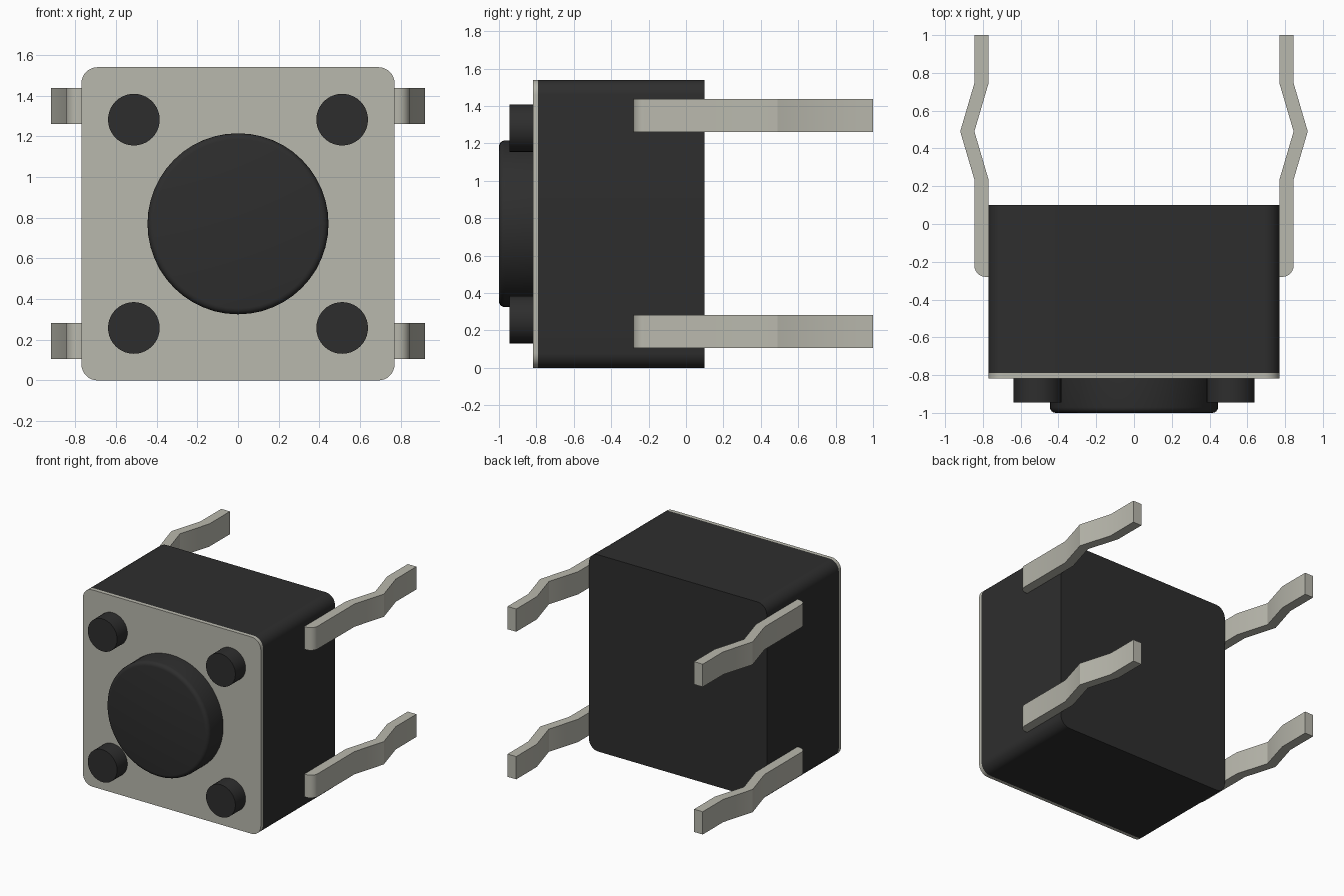
import bpy, bmesh, math
from mathutils import Vector

cube = bpy.data.objects.get("Cube")
if cube:
    bpy.data.objects.remove(cube, do_unlink=True)


def material(name, rgb):
    m = bpy.data.materials.new(name)
    m.use_nodes = True
    colour = (*rgb, 1.0)
    m.diffuse_color = colour
    m.node_tree.nodes["Principled BSDF"].inputs["Base Color"].default_value = colour
    return m


black = material("black plastic", (0.027, 0.027, 0.027))
metal = material("tinned metal", (0.485, 0.48, 0.418))


def arc(cx, cy, r, a0, a1, n):
    """Points of an arc, angles in degrees."""
    steps = [math.radians(a0 + (a1 - a0) * i / n) for i in range(n + 1)]
    return [(cx + r * math.cos(a), cy + r * math.sin(a)) for a in steps]


def prism(name, base, sweep, mat, bevel=0.0):
    """Extrude a closed outline; bevel rounds the rim of the far end."""
    bm = bmesh.new()
    face = bm.faces.new([bm.verts.new(p) for p in base])
    ext = bmesh.ops.extrude_face_region(bm, geom=[face])["geom"]
    verts = [g for g in ext if isinstance(g, bmesh.types.BMVert)]
    bmesh.ops.translate(bm, verts=verts, vec=Vector(sweep))
    # close the starting end if the extrusion consumed it
    if not face.is_valid:
        bmesh.ops.holes_fill(bm, edges=bm.edges[:], sides=0)
    if bevel:
        far = set(verts)
        rim = [e for e in bm.edges if all(v in far for v in e.verts)]
        bmesh.ops.bevel(bm, geom=rim, offset=bevel, segments=4,
                        profile=0.5, affect='EDGES')
    bmesh.ops.recalc_face_normals(bm, faces=bm.faces[:])
    mesh = bpy.data.meshes.new(name)
    bm.to_mesh(mesh)
    bm.free()
    mesh.materials.append(mat)
    obj = bpy.data.objects.new(name, mesh)
    bpy.context.collection.objects.link(obj)
    bpy.ops.object.select_all(action='DESELECT')
    obj.select_set(True)
    bpy.context.view_layer.objects.active = obj
    bpy.ops.object.shade_smooth_by_angle(angle=math.radians(30))
    return obj


def block(name, y0, y1, mat):
    """Rounded square in xz, running from y0 to y1."""
    h, r, zc = 0.77, 0.08, 0.77
    c = h - r
    outline = []
    for i, (sx, sz) in enumerate([(1, 1), (-1, 1), (-1, -1), (1, -1)]):
        outline += arc(sx * c, zc + sz * c, r, 90 * i, 90 * i + 90, 8)
    return prism(name, [(x, y0, z) for x, z in outline], (0, y1 - y0, 0), mat)


def disc(name, x, z, r, y0, y1, n, bevel=0.0):
    ring = arc(x, z, r, 0, 360, n)[:-1]
    return prism(name, [(px, y0, pz) for px, pz in ring], (0, y1 - y0, 0), black, bevel)


# Housing and front cover
block("housing", -0.79, 0.10, black)
block("cover_plate", -0.818, -0.79, metal)

# Push button and the four corner studs
disc("push_button", 0, 0.77, 0.445, -0.80, -1.0, 48, 0.03)
for side, sx in (("left", 1), ("right", -1)):
    for level, z in (("lower", 0.258), ("upper", 1.282)):
        disc(f"stud_{level}_{side}", sx * 0.512, z, 0.127, -0.80, -0.945, 40)

# Kinked legs, rounded at the outer front corner
inner = [(0.77, 1.0), (0.77, 0.745), (0.845, 0.49), (0.77, 0.235), (0.77, -0.28)]
outer = [(0.845, 0.235), (0.92, 0.49), (0.845, 0.745), (0.845, 1.0)]
leg = inner + arc(0.785, -0.22, 0.06, -90, 0, 6) + outer
for side, sx in (("left", 1), ("right", -1)):
    for level, z in (("lower", 0.105), ("upper", 1.26)):
        prism(f"leg_{level}_{side}", [(sx * x, y, z) for x, y in leg], (0, 0, 0.178), metal)
